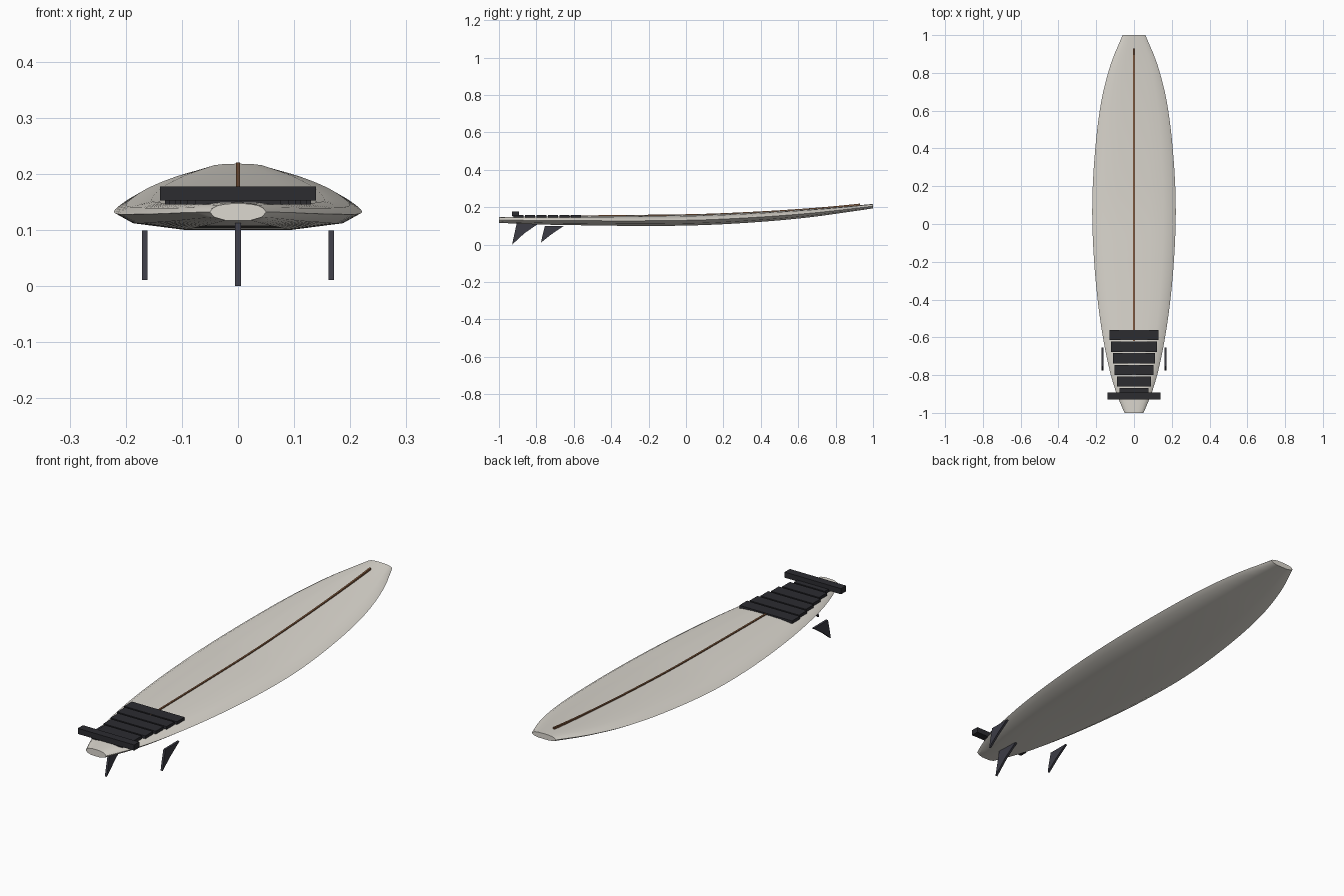
import bpy, bmesh

if "Cube" in bpy.data.objects:
    bpy.data.objects.remove(bpy.data.objects["Cube"])


def material(name, rgb):
    m = bpy.data.materials.new(name)
    m.diffuse_color = (*rgb, 1)
    m.use_nodes = True
    m.node_tree.nodes["Principled BSDF"].inputs["Base Color"].default_value = m.diffuse_color
    return m


FOAM = material("board_grey", (0.72, 0.69, 0.63))
WOOD = material("stringer_brown", (0.22, 0.10, 0.045))
RUBBER = material("pad_black", (0.025, 0.025, 0.03))
FIN = material("fin_dark", (0.045, 0.045, 0.06))

# Stations along the board: y, half width, centre height, half thickness
STATIONS = [
    (-1.0, 0.050, 0.132, 0.015), (-0.9, 0.092, 0.131, 0.019),
    (-0.75, 0.135, 0.129, 0.022), (-0.5, 0.180, 0.128, 0.025),
    (-0.2, 0.211, 0.128, 0.028), (0.1, 0.221, 0.133, 0.028),
    (0.4, 0.205, 0.148, 0.026), (0.65, 0.173, 0.167, 0.022),
    (0.85, 0.122, 0.188, 0.016), (1.0, 0.060, 0.206, 0.012),
]


def slope(i, k):
    a, b = STATIONS[max(i - 1, 0)], STATIONS[min(i + 1, len(STATIONS) - 1)]
    return (b[k] - a[k]) / (b[0] - a[0])


def sample(y):
    """Smoothly interpolated half width, centre height, half thickness."""
    i = 0
    while i < len(STATIONS) - 2 and y > STATIONS[i + 1][0]:
        i += 1
    a, b = STATIONS[i], STATIONS[i + 1]
    h = b[0] - a[0]
    t = (y - a[0]) / h
    return [(2*t**3 - 3*t**2 + 1) * a[k] + (t**3 - 2*t**2 + t) * h * slope(i, k)
            + (3*t**2 - 2*t**3) * b[k] + (t**3 - t**2) * h * slope(i + 1, k)
            for k in (1, 2, 3)]


def finish(bm, name, mat, smooth=False):
    bmesh.ops.recalc_face_normals(bm, faces=bm.faces[:])
    me = bpy.data.meshes.new(name)
    bm.to_mesh(me)
    bm.free()
    ob = bpy.data.objects.new(name, me)
    bpy.context.collection.objects.link(ob)
    me.materials.append(mat)
    if smooth:
        bpy.ops.object.select_all(action='DESELECT')
        ob.select_set(True)
        bpy.context.view_layer.objects.active = ob
        bpy.ops.object.shade_smooth_by_angle(angle=0.6)
    return ob


def loft(name, rings, mat, smooth=False):
    """Skin a row of closed rings and cap both ends."""
    bm = bmesh.new()
    rows = [[bm.verts.new(p) for p in ring] for ring in rings]
    n = len(rows[0])
    for a, b in zip(rows, rows[1:]):
        for j in range(n):
            bm.faces.new((a[j], a[(j + 1) % n], b[(j + 1) % n], b[j]))
    bm.faces.new(rows[0])
    bm.faces.new(rows[-1])
    return finish(bm, name, mat, smooth)


def box(name, cx, cy, cz, sx, sy, sz, mat):
    ring = [(-1, -1), (1, -1), (1, 1), (-1, 1)]
    return loft(name, [[(cx + u * sx / 2, cy + s * sy / 2, cz + v * sz / 2)
                        for u, v in ring] for s in (-1, 1)], mat)


# Board: rounded section swept along the outline and rocker
half = [(0, 1), (0.4, 0.96), (0.7, 0.78), (0.9, 0.45), (1, 0),
        (0.86, -0.6), (0.45, -1), (0, -1)]
section = half + [(-u, v) for u, v in half[-2:0:-1]]
rings = []
for i in range(41):
    y = -1 + i / 20
    w, c, t = sample(y)
    rings.append([(u * w, y, c + v * t) for u, v in section])
loft("board", rings, FOAM, True)

# Stringer: thin wooden strip following the deck
rings = []
for i in range(32):
    y = -0.62 + 1.55 * i / 31
    w, c, t = sample(y)
    top = c + t + 0.004 + 0.006 * max(0, y) ** 4
    rings.append([(-0.004, y, top - 0.012), (0.004, y, top - 0.012),
                  (0.004, y, top), (-0.004, y, top)])
loft("stringer", rings, WOOD)

# Traction pad strips narrowing to the tail, and the kick bar
for i, hw in enumerate((0.130, 0.122, 0.112, 0.103, 0.091, 0.076)):
    box(f"traction_pad_{i + 1}", 0, -0.588 - 0.0615 * i, 0.152,
        2 * hw, 0.054, 0.013, RUBBER)
box("kick_bar", 0, -0.911, 0.165, 0.278, 0.036, 0.025, RUBBER)


# Fins: swept-back plates
def fin(name, x, profile):
    loft(name, [[(x + s * 0.005, y, z) for y, z in profile] for s in (-1, 1)], FIN)


fin("centre_fin", 0, [(-0.79, 0.112), (-0.865, 0.06), (-0.93, 0.0),
                      (-0.918, 0.055), (-0.905, 0.115)])
for side, x in (("left", -0.166), ("right", 0.166)):
    fin(f"{side}_fin", x, [(-0.655, 0.099), (-0.72, 0.055), (-0.775, 0.011),
                           (-0.766, 0.055), (-0.755, 0.099)])
